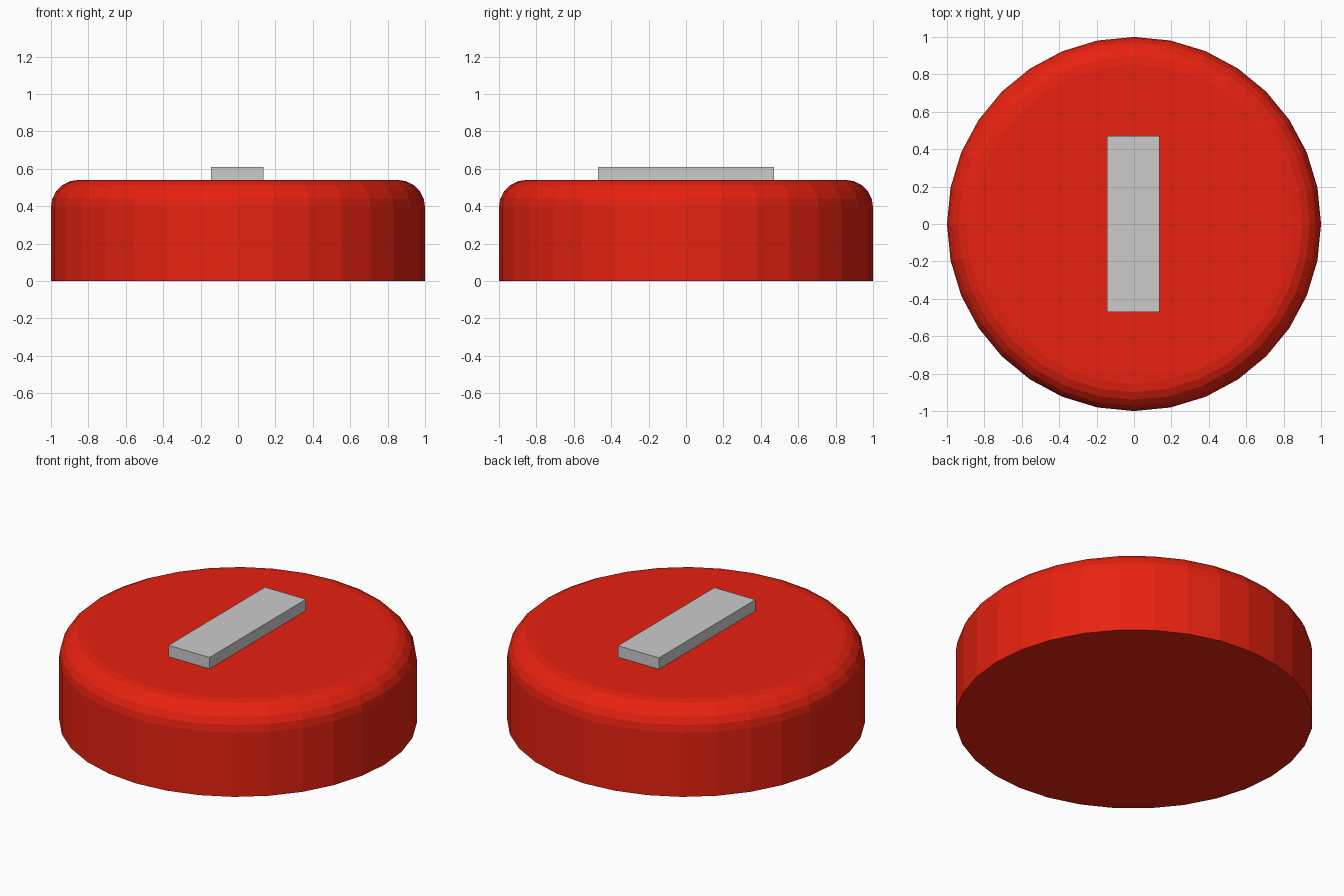
import bpy, bmesh
from mathutils import Matrix

if "Cube" in bpy.data.objects:
    bpy.data.objects.remove(bpy.data.objects["Cube"])

RADIUS, HEIGHT, ROUND = 1.0, 0.54, 0.145


def add_object(name, bm):
    mesh = bpy.data.meshes.new(name)
    bm.to_mesh(mesh)
    bm.free()
    obj = bpy.data.objects.new(name, mesh)
    bpy.context.collection.objects.link(obj)
    return obj


# Red button body: 32-sided flat-shaded cylinder with a rounded top rim
bm = bmesh.new()
bmesh.ops.create_cone(bm, cap_ends=True, segments=32, radius1=RADIUS,
                      radius2=RADIUS, depth=HEIGHT,
                      matrix=Matrix.Translation((0, 0, HEIGHT / 2)))
rim = [e for e in bm.edges if all(v.co.z > HEIGHT - 0.01 for v in e.verts)]
bmesh.ops.bevel(bm, geom=rim, offset=ROUND, offset_type='OFFSET',
                segments=5, profile=0.5, affect='EDGES')
body = add_object("button_body", bm)
red = bpy.data.materials.new("red")
red.diffuse_color = (0.8, 0.0155, 0.005, 1)
red.use_nodes = True
red.node_tree.nodes["Principled BSDF"].inputs["Base Color"].default_value = red.diffuse_color
body.data.materials.append(red)

# Grey raised bar on the top face
bm = bmesh.new()
bmesh.ops.create_cube(bm, size=1)
bmesh.ops.scale(bm, vec=(0.28, 0.94, 0.11), verts=bm.verts)
bmesh.ops.translate(bm, vec=(-0.005, 0, 0.555), verts=bm.verts)
add_object("top_bar", bm)
